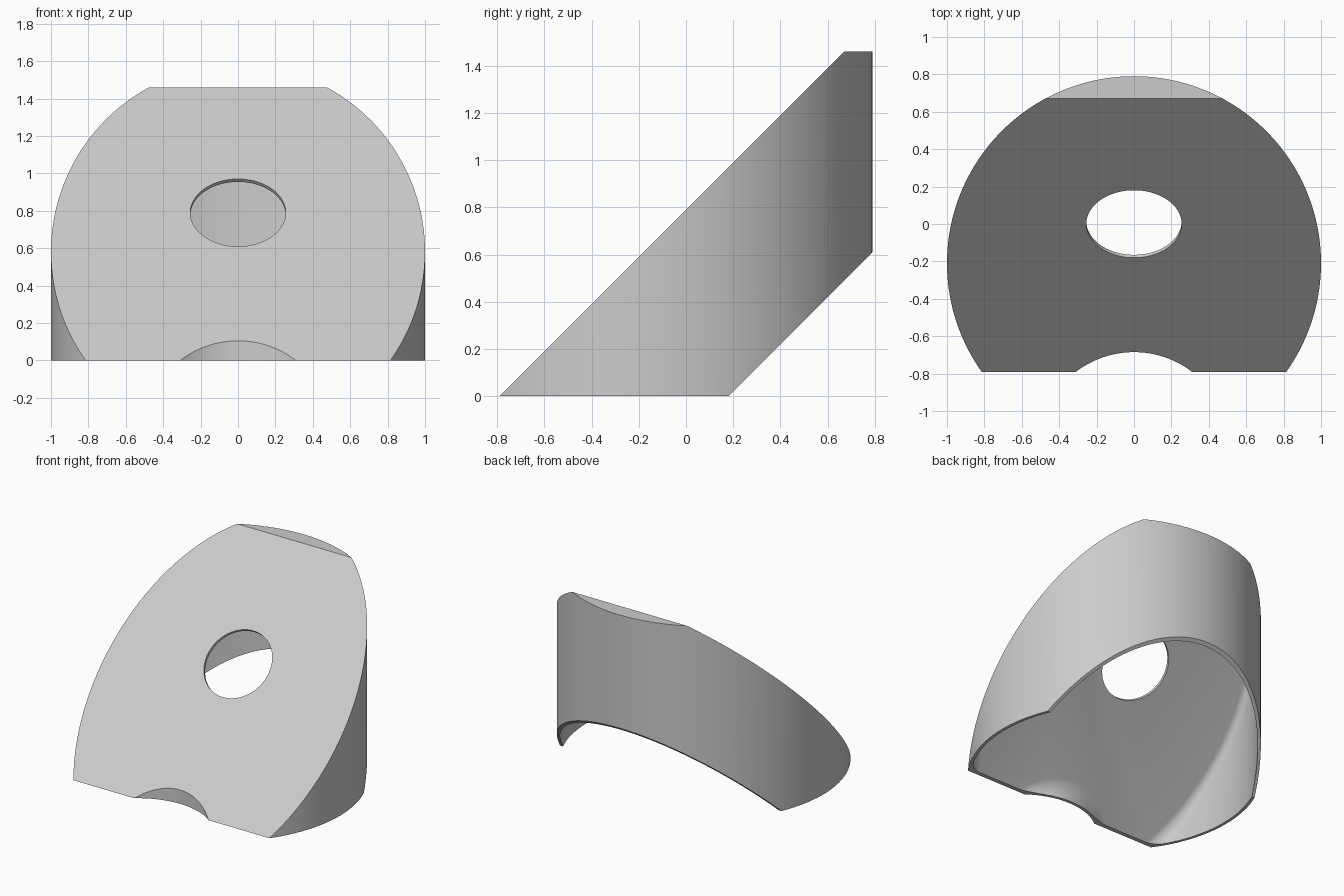
import bpy, bmesh
from math import sin, cos, acos, pi, radians
from mathutils import Vector, Matrix

cube = bpy.data.objects.get("Cube")
if cube:
    bpy.data.objects.remove(cube, do_unlink=True)

WALL = 0.022        # shell thickness
CENTRE_Y = -0.21    # centre of the round body
NOTCH_Y = -1.195    # centre of the front notch
FRONT = 0.79        # the sloped face is z = y + FRONT
TOP = 1.46

grey = bpy.data.materials.new("light_grey")
grey.use_nodes = True
grey.diffuse_color = (0.6, 0.6, 0.6, 1)
grey.node_tree.nodes["Principled BSDF"].inputs["Base Color"].default_value = (0.6, 0.6, 0.6, 1)


def add_object(name, bm):
    bmesh.ops.recalc_face_normals(bm, faces=bm.faces[:])
    mesh = bpy.data.meshes.new(name)
    bm.to_mesh(mesh)
    bm.free()
    mesh.materials.append(grey)
    obj = bpy.data.objects.new(name, mesh)
    bpy.context.collection.objects.link(obj)
    return obj


def outline(radius, notch):
    """Circle with a circular bite taken out of its front."""
    gap = CENTRE_Y - NOTCH_Y
    a = acos((radius**2 + gap**2 - notch**2) / (2 * radius * gap))
    b = acos((notch**2 + gap**2 - radius**2) / (2 * notch * gap))
    n, m = 144, 48
    pts = []
    for i in range(n + 1):
        t = -pi / 2 + a + (2 * pi - 2 * a) * i / n
        pts.append((radius * cos(t), CENTRE_Y + radius * sin(t)))
    for i in range(1, m):
        t = pi / 2 + b - 2 * b * i / m
        pts.append((notch * cos(t), NOTCH_Y + notch * sin(t)))
    return pts


def cut(bm, point, normal):
    """Remove what lies on the normal's side and cap the opening."""
    geom = bm.verts[:] + bm.edges[:] + bm.faces[:]
    res = bmesh.ops.bisect_plane(bm, geom=geom, dist=1e-6, plane_co=point,
                                 plane_no=normal, clear_outer=True)
    edges = [e for e in res["geom_cut"] if isinstance(e, bmesh.types.BMEdge)]
    bmesh.ops.holes_fill(bm, edges=edges, sides=0)
    bmesh.ops.recalc_face_normals(bm, faces=bm.faces[:])


def wedge(inset, bottom):
    """Upright notched cylinder sliced by the slope and the flat top."""
    bm = bmesh.new()
    verts = [bm.verts.new((x, y, bottom)) for x, y in outline(1 - inset, 0.51 + inset)]
    base = bm.faces.new(verts)
    res = bmesh.ops.extrude_face_region(bm, geom=[base])
    top = [v for v in res["geom"] if isinstance(v, bmesh.types.BMVert)]
    bmesh.ops.translate(bm, verts=top, vec=(0, 0, 2.2 - bottom))
    bmesh.ops.recalc_face_normals(bm, faces=bm.faces[:])
    slope = Vector((0, -1, 1)).normalized()
    cut(bm, Vector((0, 0, FRONT)) - slope * inset, slope)
    cut(bm, (0, 0, TOP - inset), (0, 0, 1))
    return bm, slope


# Outer body, with a flat base and a sloped underside
bm, slope = wedge(0, -0.3 + 0.1)
cut(bm, (0, 0, 0), (0, 0, -1))
cut(bm, (0, 0.18, 0), (0, 1, -1))
body = add_object("sloped_shell", bm)

# Cavity, rounded where the slope meets the walls
bm, slope = wedge(WALL, -0.15)
bm.normal_update()
rim = [e for e in bm.edges if len(e.link_faces) == 2
       and any(f.normal.dot(slope) > 0.999 for f in e.link_faces)
       and any(abs(f.normal.z) < 0.01 for f in e.link_faces)]
bmesh.ops.bevel(bm, geom=rim, offset=0.06, offset_type='OFFSET', segments=6,
                profile=0.5, affect='EDGES', clamp_overlap=False)
cavity = add_object("cavity_cutter", bm)

# Round hole square to the slope
bm = bmesh.new()
bmesh.ops.create_cone(bm, cap_ends=True, segments=96, radius1=0.255, radius2=0.255, depth=0.2,
                      matrix=Matrix.Translation((0, 0, FRONT)) @ Matrix.Rotation(radians(45), 4, 'X'))
hole = add_object("hole_cutter", bm)

# Cut the body, then drop the cutters
bpy.ops.object.select_all(action='DESELECT')
bpy.context.view_layer.objects.active = body
body.select_set(True)
for cutter in (cavity, hole):
    cutter.hide_render = True
    mod = body.modifiers.new(cutter.name, 'BOOLEAN')
    mod.operation = 'DIFFERENCE'
    mod.solver = 'EXACT'
    mod.object = cutter
    bpy.ops.object.modifier_apply(modifier=mod.name)
    bpy.data.objects.remove(cutter, do_unlink=True)
bpy.ops.object.shade_smooth_by_angle(angle=radians(25))
